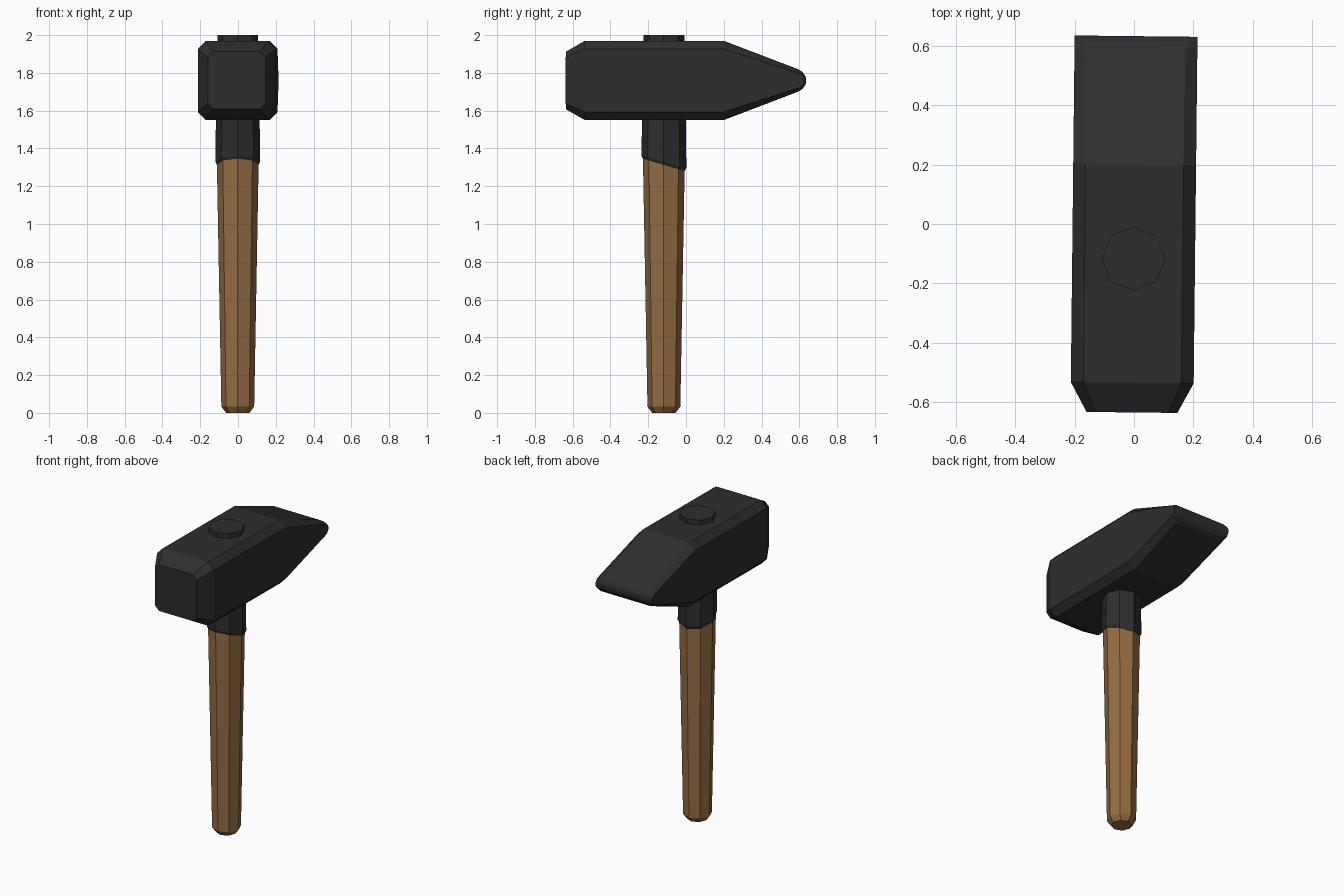
import bpy, bmesh, math
from mathutils import Matrix

if "Cube" in bpy.data.objects:
    bpy.data.objects.remove(bpy.data.objects["Cube"])

TURN = -0.011      # the whole hammer is twisted very slightly about z
HANDLE_Y = -0.117


def material(name, color):
    m = bpy.data.materials.new(name)
    m.diffuse_color = (*color, 1)
    m.use_nodes = True
    m.node_tree.nodes["Principled BSDF"].inputs["Base Color"].default_value = m.diffuse_color
    return m


black = material("black_iron", (0.027, 0.027, 0.027))
wood = material("brown_wood", (0.30, 0.15, 0.056))


def loft(name, rings, mat):
    """Join a list of equal-length point rings into a closed flat-shaded solid."""
    bm = bmesh.new()
    loops = [[bm.verts.new(p) for p in ring] for ring in rings]
    n = len(loops[0])
    for a, b in zip(loops, loops[1:]):
        for i in range(n):
            j = (i + 1) % n
            bm.faces.new((a[i], a[j], b[j], b[i]))
    bm.faces.new(loops[0])
    bm.faces.new(loops[-1])
    bmesh.ops.transform(bm, matrix=Matrix.Rotation(TURN, 4, 'Z'), verts=bm.verts)
    bmesh.ops.recalc_face_normals(bm, faces=bm.faces)
    mesh = bpy.data.meshes.new(name)
    bm.to_mesh(mesh)
    bm.free()
    mesh.materials.append(mat)
    obj = bpy.data.objects.new(name, mesh)
    bpy.context.collection.objects.link(obj)
    return obj


def head_ring(y, hx, hz, cx, cz, zc=1.76):
    """Rectangle with cut corners, standing across the y axis."""
    pts = [(hx - cx, hz), (hx, hz - cz), (hx, -hz + cz), (hx - cx, -hz),
           (-hx + cx, -hz), (-hx, -hz + cz), (-hx, hz - cz), (-hx + cx, hz)]
    return [(x, y, zc + z) for x, z in pts]


def handle_ring(r, z, slope=0.0):
    """Eight-sided ring; slope lowers the back side."""
    ring = []
    for i in range(8):
        a = math.pi * i / 4
        ring.append((r * math.cos(a), HANDLE_Y + r * math.sin(a),
                     z - slope * math.sin(a)))
    return ring


# Head: chamfered striking face, block, wedge and rounded peen
loft("hammer_head", [
    head_ring(-0.635, 0.153, 0.152, 0.030, 0.030),
    head_ring(-0.535, 0.207, 0.209, 0.042, 0.042),
    head_ring(0.20, 0.207, 0.209, 0.042, 0.042),
    head_ring(0.59, 0.207, 0.060, 0.040, 0.018),
    head_ring(0.615, 0.207, 0.045, 0.022, 0.012),
    head_ring(0.630, 0.207, 0.022, 0.006, 0.005),
    head_ring(0.633, 0.207, 0.010, 0.003, 0.003),
], black)

# Tapered wooden handle with chamfered foot
loft("handle", [handle_ring(0.062, 0.0), handle_ring(0.087, 0.033),
                handle_ring(0.112, 1.40)], wood)

# Iron sleeve under the head with a slanted lower edge
loft("sleeve", [handle_ring(0.110, 1.312, 0.032), handle_ring(0.119, 1.330, 0.032),
                handle_ring(0.115, 1.60)], black)

# Handle end showing above the head
loft("handle_cap", [handle_ring(0.108, 1.90), handle_ring(0.108, 2.0)], black)
